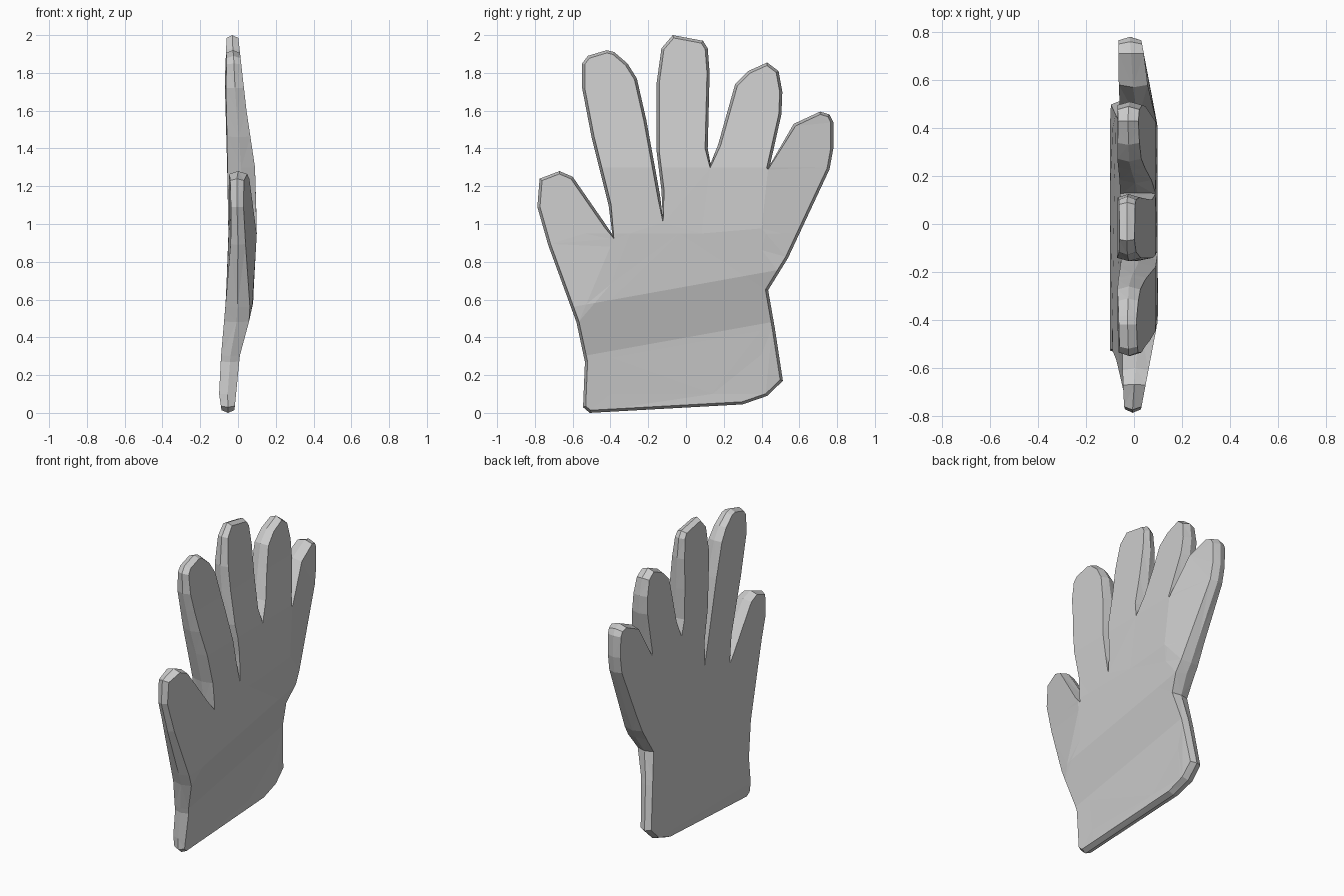
import bpy, bmesh
from mathutils import Vector

if "Cube" in bpy.data.objects:
    bpy.data.objects.remove(bpy.data.objects["Cube"])

# Silhouette (y, z), clockwise, one list per part of the glove
cuff_left = [(-.51, 0), (-.545, .03), (-.535, .27), (-.58, .48)]
thumb = [(-.73, .89), (-.787, 1.09), (-.775, 1.24), (-.67, 1.28), (-.60, 1.25), (-.42, .99), (-.39, .945)]
index = [(-.41, 1.1), (-.50, 1.46), (-.55, 1.72), (-.55, 1.85), (-.52, 1.89), (-.42, 1.92), (-.38, 1.91),
         (-.31, 1.85), (-.26, 1.77), (-.21, 1.55), (-.137, 1.15), (-.123, 1.03)]
middle = [(-.13, 1.18), (-.155, 1.38), (-.155, 1.75), (-.13, 1.93), (-.07, 2.0), (.09, 1.97), (.115, 1.93),
          (.125, 1.8), (.115, 1.4), (.13, 1.32)]
ring = [(.17, 1.42), (.26, 1.74), (.33, 1.81), (.43, 1.855), (.49, 1.81), (.51, 1.7), (.505, 1.58),
        (.44, 1.29), (.42, 1.27)]
pinky = [(.57, 1.53), (.71, 1.595), (.76, 1.58), (.78, 1.54), (.78, 1.4), (.76, 1.29), (.54, .82)]
cuff_right = [(.435, .65), (.47, .45), (.513, .17), (.43, .09), (.30, .045)]
outline = [Vector(p) for p in cuff_left + thumb + index + middle + ring + pinky + cuff_right]

# Depth profiles (z, x) of the two broad faces
FRONT = [(0, -.02), (.3, .01), (.57, .08), (.95, .10), (1.3, .09), (1.6, .045), (2, 0)]
BACK = [(0, -.085), (.1, -.10), (.3, -.09), (.7, -.055), (1, -.05), (1.4, -.06), (1.75, -.07), (2, -.06)]
TILT = .18  # slope of the cuff bend lines


def lerp_profile(table, z):
    z = min(max(z, table[0][0]), table[-1][0])
    for (z0, a), (z1, b) in zip(table, table[1:]):
        if z <= z1:
            return a + (b - a) * (z - z0) / (z1 - z0)


def depth(side, y, z):
    # fingers at either edge of the hand get thinner
    edge = max(0, abs(y) - .4)
    fade = min(max((1.1 - z) / .4, 0), 1)
    front = min(lerp_profile(FRONT, z - TILT * (y + .55) * fade), .10 - .19 * edge)
    back = lerp_profile(BACK, z)
    if y < -.4 and z > .6:
        back += .04 * edge
    mid = (front + back) / 2
    return mid + side * (front - back) / 2


def inset(points, d):
    result = []
    n = len(points)
    for i, p in enumerate(points):
        a = (p - points[i - 1]).normalized()
        b = (points[(i + 1) % n] - p).normalized()
        na, nb = Vector((a.y, -a.x)), Vector((b.y, -b.x))
        m = na + nb
        m = m.normalized() if m.length > 1e-4 else a
        result.append(p + m * d / max(m.dot(na), .6))
    return result


# Flat-sided glove with a bevelled rim
bm = bmesh.new()
rim = inset(outline, .014)
rings = [[bm.verts.new((s, p.x, p.y)) for p in pts]
         for s, pts in ((-1, rim), (0, outline), (1, rim))]
n = len(outline)
for r0, r1 in zip(rings, rings[1:]):
    for i in range(n):
        j = (i + 1) % n
        bm.faces.new((r0[i], r0[j], r1[j], r1[i]))
caps = [bm.faces.new(rings[0]), bm.faces.new(rings[2][::-1])]
bm.normal_update()
bmesh.ops.triangulate(bm, faces=caps)

# Bend lines across the hand
cuts = [((0, -.55, z), (0, -TILT, 1)) for z in (.3, .57)]
cuts += [((0, 0, z), (0, 0, 1)) for z in (.1, .95, 1.3, 1.6)]
cuts += [((0, y, 0), (0, 1, 0)) for y in (-.4, .4)]
for co, no in cuts:
    bmesh.ops.bisect_plane(bm, geom=bm.verts[:] + bm.edges[:] + bm.faces[:],
                           dist=1e-4, plane_co=co, plane_no=no)
bm.normal_update()
bmesh.ops.triangulate(bm, faces=bm.faces[:])
for v in bm.verts:
    v.co.x = depth(v.co.x, v.co.y, v.co.z)
bmesh.ops.recalc_face_normals(bm, faces=bm.faces[:])

mesh = bpy.data.meshes.new("glove")
bm.to_mesh(mesh)
bm.free()
bpy.context.collection.objects.link(bpy.data.objects.new("glove", mesh))
